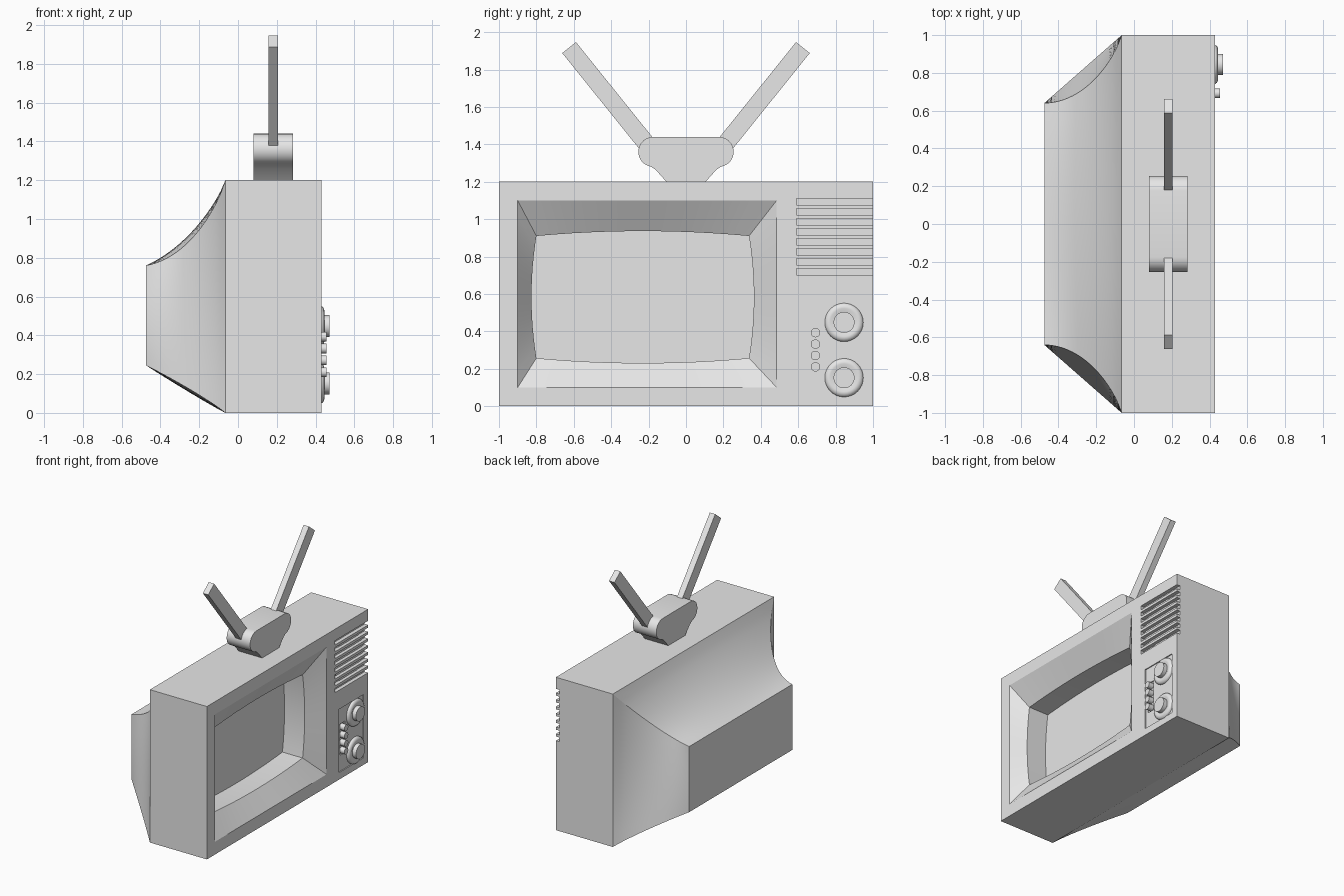
import bpy, bmesh, math
from mathutils import Vector

if "Cube" in bpy.data.objects:
    bpy.data.objects.remove(bpy.data.objects["Cube"], do_unlink=True)

grey = bpy.data.materials.new("light grey")
grey.use_nodes = True
grey.diffuse_color = (0.8, 0.8, 0.8, 1)
grey.node_tree.nodes["Principled BSDF"].inputs["Base Color"].default_value = (0.8, 0.8, 0.8, 1)


def smooth(ob, angle=25):
    bpy.ops.object.select_all(action="DESELECT")
    ob.select_set(True)
    bpy.context.view_layer.objects.active = ob
    bpy.ops.object.shade_smooth_by_angle(angle=math.radians(angle))


def loft(name, rings, cap_start=True, cap_end=True):
    """Skin a list of closed rings of equal length."""
    bm = bmesh.new()
    loops = [[bm.verts.new(p) for p in ring] for ring in rings]
    n = len(loops[0])
    for a, b in zip(loops, loops[1:]):
        for i in range(n):
            j = (i + 1) % n
            bm.faces.new((a[i], a[j], b[j], b[i]))
    if cap_start:
        bm.faces.new(loops[0][::-1])
    if cap_end:
        bm.faces.new(loops[-1])
    bmesh.ops.recalc_face_normals(bm, faces=bm.faces)
    me = bpy.data.meshes.new(name)
    bm.to_mesh(me)
    bm.free()
    me.materials.append(grey)
    ob = bpy.data.objects.new(name, me)
    bpy.context.collection.objects.link(ob)
    return ob


def box(name, x, y, z):
    ring = [(y[0], z[0]), (y[1], z[0]), (y[1], z[1]), (y[0], z[1])]
    return loft(name, [[(px, *p) for p in ring] for px in x])


def turned(name, y, z, profile, n=32):
    """Round part about an axis along x; profile holds (x, radius)."""
    turn = [2 * math.pi * i / n for i in range(n)]
    ob = loft(name, [[(x, y + r * math.cos(a), z + r * math.sin(a)) for a in turn]
                     for x, r in profile])
    smooth(ob, 35)
    return ob


def cut(target, cutter):
    mod = target.modifiers.new("cut", "BOOLEAN")
    mod.operation, mod.solver, mod.object = "DIFFERENCE", "EXACT", cutter
    bpy.ops.object.select_all(action="DESELECT")
    target.select_set(True)
    bpy.context.view_layer.objects.active = target
    bpy.ops.object.modifier_apply(modifier=mod.name)
    bpy.data.objects.remove(cutter, do_unlink=True)


FRONT, BACK, HEIGHT = 0.43, -0.065, 1.2

# Cabinet
cabinet = box("cabinet", (BACK, FRONT), (-1, 1), (0, HEIGHT))


# Screen recess: sloped bezel, then a straight wall with bowed sides
def recess_ring(x, y0, y1, z0, z1, bow, n=12):
    corners = [(y0, z0), (y1, z0), (y1, z1), (y0, z1)]
    outward = [(0, -1), (1, 0), (0, 1), (-1, 0)]
    ring = []
    for k in range(4):
        a, b = Vector(corners[k]), Vector(corners[(k + 1) % 4])
        for i in range(n):
            t = i / n
            p = a.lerp(b, t) + Vector(outward[k]) * bow * 4 * t * (1 - t)
            ring.append((x, p.x, p.y))
    return ring


opening = (-0.9, 0.485, 0.1, 1.1, 0)
glass = (-0.8, 0.337, 0.257, 0.91, 0.026)
cut(cabinet, loft("screen_cutter", [recess_ring(x, *shape) for x, shape in
    ((0.5, opening), (FRONT, opening), (0.325, glass), (0.15, glass))]))

# Speaker grooves, open on the side of the cabinet
for i in range(8):
    z = 0.702 + i * 0.0535
    cut(cabinet, box("groove_cutter", (0.4, 0.5), (0.59, 1.1), (z, z + 0.033)))

# Shallow control panel and button strip
cut(cabinet, box("panel_cutter", (0.422, 0.5), (0.637, 0.945), (0.055, 0.552)))
cut(cabinet, box("strip_cutter", (0.414, 0.5), (0.66, 0.722), (0.18, 0.425)))
smooth(cabinet)

# Speaker disc showing inside the grooves
turned("speaker", 0.79, 0.895, [(0.39, 0.177), (0.404, 0.177)])

# Dials and buttons
for i, z in enumerate((0.152, 0.448)):
    turned(f"dial_base_{i}", 0.845, z,
           [(0.41, 0.103), (0.43, 0.103), (0.438, 0.098), (0.444, 0.088), (0.446, 0.075), (0.44, 0.06)])
    turned(f"dial_knob_{i}", 0.845, z, [(0.42, 0.056), (0.472, 0.056)])
for i in range(4):
    turned(f"button_{i}", 0.692, 0.21 + i * 0.061, [(0.4, 0.025), (0.456, 0.025)], 20)


# Tapered back housing, with corners drawn in more than the middles
def back_ring(t, n=12):
    x = BACK - 0.41 * t
    sag = 4 * t ** 0.8 * (1 - t ** 0.8)
    w = 1 - 0.36 * t
    w_top = w - 0.11 * sag
    top, top_mid = HEIGHT - 0.44 * t - 0.115 * sag, HEIGHT - 0.44 * t - 0.08 * sag
    low, low_mid = 0.245 * t + 0.012 * sag, 0.245 * t - 0.005 * sag
    ring = []
    for i in range(n):
        u = 1 - 2 * i / n
        ring.append((x, w_top * u, top + (top_mid - top) * (1 - u * u)))
    for i in range(n):
        v = i / n
        ring.append((x, -w_top - (w - w_top) * v, top + (low - top) * v))
    for i in range(n):
        u = 2 * i / n - 1
        ring.append((x, w * u, low + (low_mid - low) * (1 - u * u)))
    for i in range(n):
        v = 1 - i / n
        ring.append((x, w_top + (w - w_top) * v, top + (low - top) * v))
    return ring


smooth(loft("back_housing", [back_ring(i / 16) for i in range(17)], cap_start=False))

# Aerial base: flat top, rounded ends, narrow foot
half = [(0.105, 1.195), (0.105, HEIGHT), (0.163, 1.265)]
for i in range(13):
    a = math.radians(-80 + 170 * i / 12)
    half.append((0.175 + 0.08 * math.cos(a), 1.36 + 0.08 * math.sin(a)))
outline = half + [(-y, z) for y, z in reversed(half)]
smooth(loft("aerial_base", [[(x, *p) for p in outline] for x in (0.08, 0.283)]))

# Aerial rods
for side, name in ((1, "right"), (-1, "left")):
    start, tip = Vector((0.205, 1.395)), Vector((0.625, 1.917))
    d = (tip - start).normalized()
    across = Vector((d.y, -d.x)) * 0.047
    ring = [start + across, tip + across, tip - across, start - across]
    loft(f"aerial_rod_{name}", [[(x, side * p.x, p.y) for p in ring] for x in (0.158, 0.205)])
